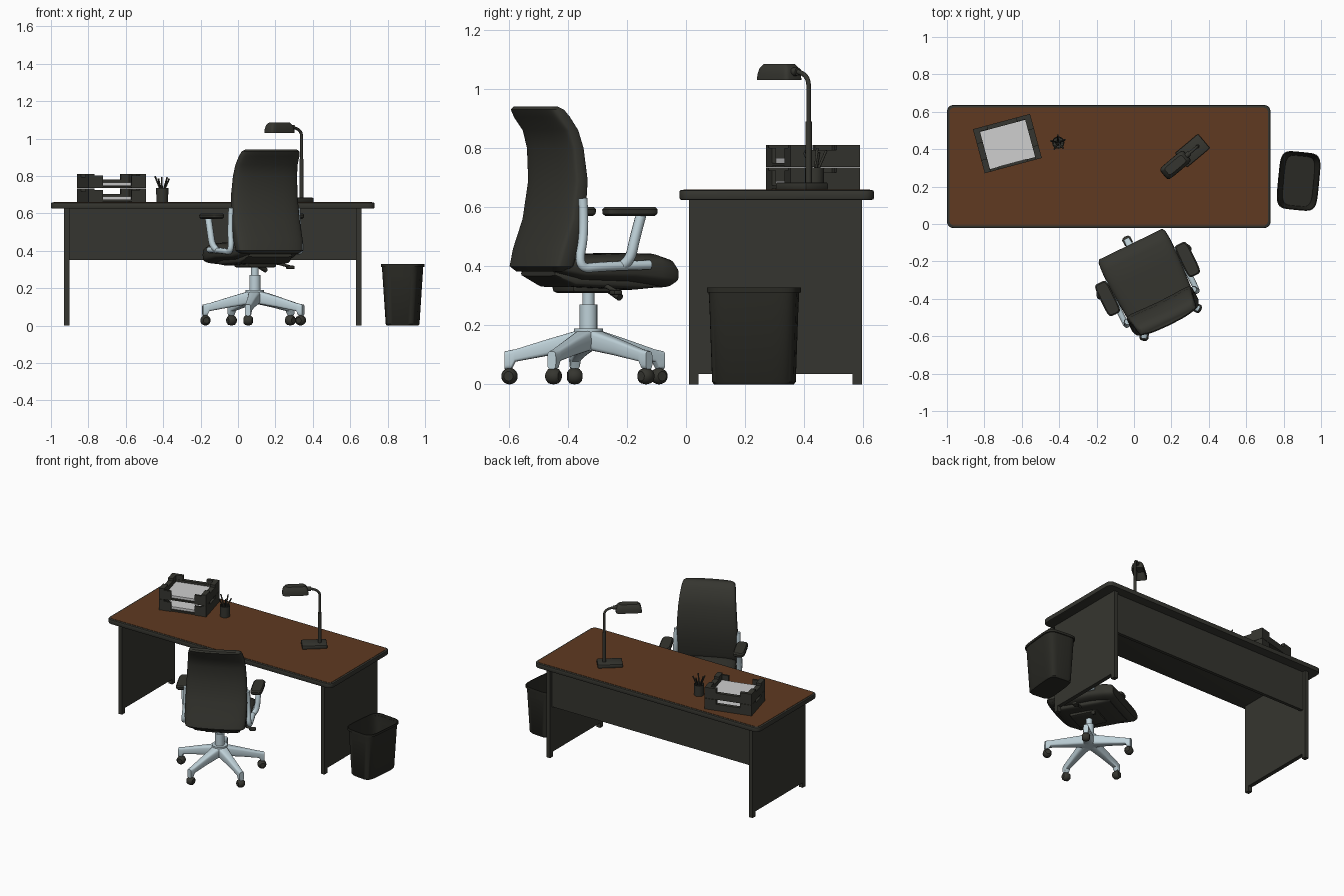
import bpy, bmesh
from math import sin, cos, pi, radians
from mathutils import Matrix, Vector

cube = bpy.data.objects.get("Cube")
if cube:
    bpy.data.objects.remove(cube, do_unlink=True)


def material(name, color):
    m = bpy.data.materials.new(name)
    m.diffuse_color = (*color, 1)
    m.use_nodes = True
    m.node_tree.nodes["Principled BSDF"].inputs["Base Color"].default_value = (*color, 1)
    return m


DARK = material("charcoal", (.036, .036, .029))
BLACK = material("bin black", (.023, .023, .018))
WOOD = material("brown wood", (.115, .042, .015))
METAL = material("pale blue metal", (.52, .64, .69))
PAPER = material("paper", (.62, .62, .62))


def frame(x, y, z=0, turn=0):
    return Matrix.Translation((x, y, z)) @ Matrix.Rotation(radians(turn), 4, "Z")


def add(name, bm, mat, place, angle=40):
    bmesh.ops.recalc_face_normals(bm, faces=bm.faces)
    mesh = bpy.data.meshes.new(name)
    bm.to_mesh(mesh)
    bm.free()
    mesh.materials.append(mat)
    mesh.shade_smooth()
    mesh.set_sharp_from_angle(angle=radians(angle))
    ob = bpy.data.objects.new(name, mesh)
    ob.matrix_world = place
    bpy.context.collection.objects.link(ob)
    return ob


def box(name, lo, hi, mat, place=Matrix(), bevel=0, corner=0):
    """Box with optional rounded vertical corners and optional bevel on the remaining edges."""
    bm = bmesh.new()
    lo, hi = Vector(lo), Vector(hi)
    bmesh.ops.create_cube(bm, size=1)
    for v in bm.verts:
        v.co = (lo + hi) / 2 + v.co * (hi - lo)
    if corner:
        upright = [e for e in bm.edges if abs(e.verts[0].co.z - e.verts[1].co.z) > 1e-4]
        bmesh.ops.bevel(bm, geom=upright, offset=corner, segments=5, profile=.5, affect="EDGES")
    if bevel:
        edges = [e for e in bm.edges if e.calc_face_angle(0) > .6]
        bmesh.ops.bevel(bm, geom=edges, offset=bevel, segments=2, profile=.5, affect="EDGES")
    return add(name, bm, mat, place)


def loft(name, rings, mat, place=Matrix(), axis="z", power=2, n=32, bend=0):
    """Skin rounded sections; each ring is (position, centre v, half u, half v)."""
    bm = bmesh.new()
    loops = []
    for t, cv, hu, hv in rings:
        loop = []
        for i in range(n):
            c, s = cos(2 * pi * i / n), sin(2 * pi * i / n)
            u = abs(c) ** (2 / power) * (1 if c > 0 else -1)
            v = cv + hv * abs(s) ** (2 / power) * (1 if s > 0 else -1) + bend * u * u
            loop.append(bm.verts.new((hu * u, v, t) if axis == "z" else (hu * u, t, v)))
        loops.append(loop)
    for a, b in zip(loops, loops[1:]):
        for i in range(n):
            bm.faces.new((a[i], a[(i + 1) % n], b[(i + 1) % n], b[i]))
    bm.faces.new(loops[0])
    bm.faces.new(loops[-1])
    return add(name, bm, mat, place)


def cylinder(name, r, z0, z1, mat, place=Matrix()):
    return loft(name, [(z0, 0, r, r), (z1, 0, r, r)], mat, place, n=20)


def tube(name, points, r, mat, place=Matrix(), smooth=True):
    curve = bpy.data.curves.new(name, "CURVE")
    curve.dimensions = "3D"
    curve.bevel_depth = r
    curve.bevel_resolution = 3
    curve.resolution_u = 8
    curve.use_fill_caps = True
    sp = curve.splines.new("NURBS" if smooth else "POLY")
    sp.points.add(len(points) - 1)
    for p, co in zip(sp.points, points):
        p.co = (*co, 1)
    if smooth:
        sp.use_endpoint_u = True
        sp.order_u = 3
    ob = bpy.data.objects.new(name, curve)
    bpy.context.collection.objects.link(ob)
    ob.matrix_world = place
    curve.materials.append(mat)
    return ob


# Desk
box("desk_top", (-1, -.022, .625), (.73, .636, .658), DARK, bevel=.006, corner=.035)
box("desk_surface", (-.986, -.008, .652), (.716, .622, .66), WOOD, corner=.024)
for side, x in (("right", -.93), ("left", .632)):
    box(side + "_leg_panel", (x, .01, .035), (x + .028, .595, .626), DARK)
    for end, y in (("front", .01), ("back", .563)):
        box(f"{side}_{end}_foot", (x, y, 0), (x + .028, y + .032, .036), DARK)
box("modesty_panel", (-.905, .55, .35), (.635, .572, .626), DARK)

# Waste bin
loft("waste_bin", [(0, 0, .078, .132), (.008, 0, .084, .139), (.312, 0, .104, .149), (.312, 0, .11, .156),
                   (.328, 0, .11, .156), (.328, 0, .105, .151), (.015, 0, .08, .134)],
     BLACK, frame(.88, .23, 0, -5.5), power=5, n=40)

# Chair base with five spokes and casters
chair = frame(.09, -.33, 0, 26)
cylinder("chair_hub", .05, .115, .19, METAL, chair)
cylinder("chair_column", .03, .18, .27, METAL, chair)
cylinder("chair_piston", .02, .26, .32, METAL, chair)
for k in range(5):
    spoke = frame(.092, -.33, 0, 172 + 72 * k)
    loft(f"spoke_{k}", [(.02, .152, .034, .036), (.14, .125, .024, .028), (.25, .098, .019, .021),
                        (.262, .085, .018, .032), (.285, .082, .016, .03)],
         METAL, spoke, axis="y", power=4, n=20)
    cylinder(f"caster_stem_{k}", .009, .03, .06, DARK, spoke @ frame(0, .27))
    wheel = spoke @ Matrix.Translation((0, .27, .028)) @ Matrix.Rotation(pi / 2, 4, "Y")
    loft(f"caster_{k}", [(-.024, 0, .016, .016), (-.016, 0, .025, .025), (0, 0, .028, .028),
                         (.016, 0, .025, .025), (.024, 0, .016, .016)], DARK, wheel, n=20)

# Chair seat and back
loft("seat", [(-.19, .405, .15, .02), (-.175, .405, .175, .032), (-.1, .395, .19, .045), (.08, .395, .203, .05),
              (.18, .388, .203, .056), (.23, .378, .198, .05), (.247, .372, .188, .032)],
     DARK, chair, axis="y", power=4, n=40)
loft("seat_shell", [(-.19, .375, .13, .008), (-.12, .355, .15, .025), (.12, .345, .15, .025), (.2, .345, .14, .018)],
     DARK, chair, axis="y", power=5)
loft("backrest", [(.383, -.188, .165, .025), (.4, -.188, .19, .042), (.46, -.172, .197, .042), (.56, -.141, .197, .036),
                  (.69, -.126, .192, .031), (.8, -.136, .185, .028), (.86, -.154, .179, .029),
                  (.905, -.186, .173, .034), (.93, -.203, .166, .031), (.94, -.21, .152, .018)],
     DARK, chair, power=5, n=40, bend=.012)
box("seat_mechanism", (-.085, -.1, .31), (.085, .09, .365), DARK, chair, .015)
tube("height_lever", [(.04, 0, .335), (.13, 0, .335), (.17, 0, .325), (.225, 0, .31)], .008, DARK, chair)
box("lever_paddle", (.19, -.016, .302), (.232, .016, .32), DARK, chair, .006)
tube("tilt_knob", [(.03, .05, .33), (.1, .07, .295)], .013, DARK, chair, False)

# Armrests
for side, s in (("right", -1), ("left", 1)):
    tube(side + "_arm_bracket", [(s * .197, -.118, .63), (s * .2, -.11, .52), (s * .21, -.145, .39),
                                 (s * .212, -.05, .4), (s * .208, .13, .405)], .016, METAL, chair)
    tube(side + "_arm_post", [(s * .21, .03, .405), (s * .23, .045, .42), (s * .236, .06, .5), (s * .236, .085, .58)],
         .018, METAL, chair)
    loft(side + "_arm_pad", [(.57, .04, .031, .085), (.577, .04, .038, .093), (.592, .04, .038, .095),
                             (.6, .04, .031, .088)], DARK, chair @ frame(s * .238, 0), power=5)

# Desk lamp, with its length along local x
lamp = frame(.34, .415, 0, 40)
box("lamp_base", (-.115, -.05, .658), (.045, .05, .684), DARK, lamp, .006)
cylinder("lamp_stem", .011, .68, .89, DARK, lamp)
tube("lamp_neck", [(0, 0, .88), (0, 0, .96), (0, 0, 1.06), (-.09, 0, 1.06)], .008, DARK, lamp)
cylinder("lamp_collar", .014, -.085, -.055, DARK,
         lamp @ Matrix.Translation((0, 0, 1.058)) @ Matrix.Rotation(pi / 2, 4, "Y"))
loft("lamp_shade", [(1.075, 0, .055, .02), (1.032, 0, .079, .036), (1.03, 0, .083, .04), (1.05, 0, .081, .039),
                    (1.07, 0, .075, .034), (1.085, 0, .06, .024)],
     DARK, lamp @ frame(-.155, 0), power=6)

# Pencil cup
cup = frame(-.405, .435)
loft("pencil_cup", [(.659, 0, .031, .031), (.735, 0, .033, .033), (.735, 0, .029, .029), (.668, 0, .027, .027)],
     DARK, cup, n=20)
for k in range(5):
    a = 2 * pi * k / 5 + .4
    tube(f"pencil_{k}", [(-.012 * cos(a), -.012 * sin(a), .672), (.04 * cos(a), .04 * sin(a), .785 + .007 * (k % 3))],
         .0045, DARK, cup, False)

# Stacked letter trays
for level in range(2):
    tray = frame(-.677, .43, .659 + .077 * level, 15)
    box(f"tray_floor_{level}", (-.155, -.122, .004), (.155, .122, .014), DARK, tray)
    box(f"tray_back_{level}", (-.13, .098, 0), (.13, .122, .045), DARK, tray)
    box(f"tray_paper_{level}", (-.128, -.108, .014), (.128, .098, .03), PAPER, tray)
    for side, s in (("right", -1), ("left", 1)):
        def part(name, x0, x1, y0, y1, z1):
            box(f"tray_{side}_{name}_{level}", (min(s * x0, s * x1), y0, 0), (max(s * x0, s * x1), y1, z1), DARK, tray)
        part("wall", .125, .158, -.122, .122, .058)
        part("front_post", .125, .158, -.122, -.05, .075)
        part("back_post", .125, .158, .04, .122, .075)
        part("front_lip", .08, .13, -.122, -.108, .065)
        part("back_lip", .08, .13, .1, .122, .075)
